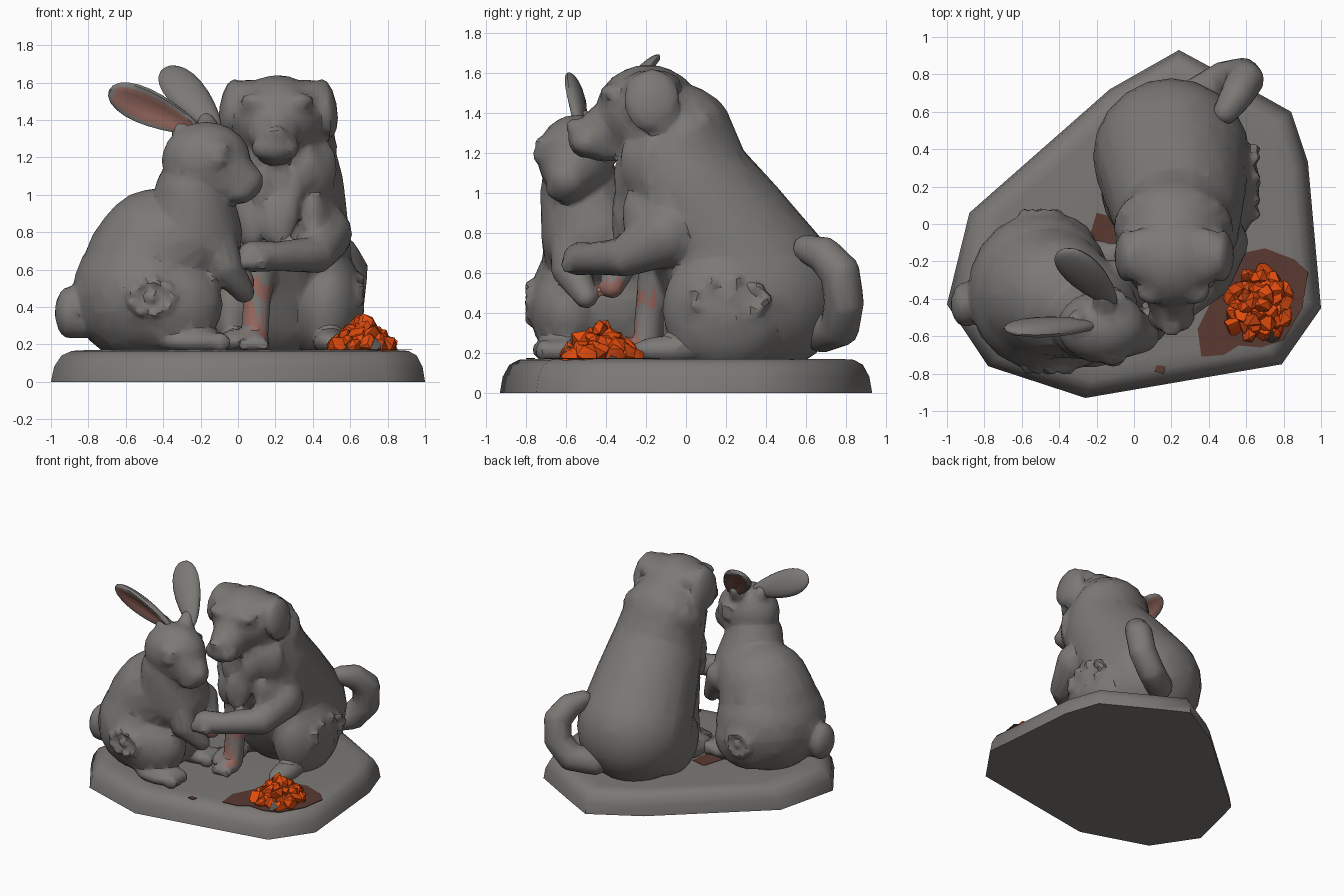
import bpy, bmesh, math, random
from mathutils import Vector, Matrix

if "Cube" in bpy.data.objects:
    bpy.data.objects.remove(bpy.data.objects["Cube"])

random.seed(4)


def material(name, rgb):
    m = bpy.data.materials.new(name)
    m.diffuse_color = (*rgb, 1)
    m.use_nodes = True
    m.node_tree.nodes["Principled BSDF"].inputs["Base Color"].default_value = m.diffuse_color
    return m


STONE = material("grey stone", (0.2, 0.19, 0.18))
PINK = material("dusty pink", (0.31, 0.14, 0.115))
SCORCH = material("scorched brown", (0.105, 0.042, 0.032))
EMBER = material("ember orange", (0.75, 0.07, 0.004))
COAL = material("dark coal", (0.10, 0.09, 0.085))


def finish(name, bm, mats, angle=30):
    me = bpy.data.meshes.new(name)
    bm.to_mesh(me)
    bm.free()
    ob = bpy.data.objects.new(name, me)
    bpy.context.collection.objects.link(ob)
    for m in mats:
        me.materials.append(m)
    if angle:
        bpy.ops.object.select_all(action='DESELECT')
        ob.select_set(True)
        bpy.context.view_layer.objects.active = ob
        bpy.ops.object.shade_smooth_by_angle(angle=math.radians(angle))
    return ob


def blob(bm, c, r, rot=None):
    r = (r, r, r) if isinstance(r, (int, float)) else r
    m = Matrix.Translation(c) @ (rot or Matrix()) @ Matrix.Diagonal((*r, 1))
    bmesh.ops.create_icosphere(bm, subdivisions=3, radius=1, matrix=m)


def limb(bm, pts, steps=6):
    # chain of spheres through (x, y, z, radius) points
    for a, b in zip(pts, pts[1:]):
        for i in range(steps + 1):
            p = Vector(a).lerp(Vector(b), i / steps)
            blob(bm, p[:3], p[3])


def rosette(bm, c, u, v, ru, rv):
    # carved ring of small lumps on a haunch
    c, u, v = Vector(c), Vector(u), Vector(v)
    for i in range(9):
        a = i * math.tau / 9
        blob(bm, c + u * ru * math.cos(a) + v * rv * math.sin(a), 0.032)
    blob(bm, c, 0.035)


def fuse(name, bm, triangles, is_pink):
    # melt the blobs into one carved skin, then reduce it to chunky facets
    tmp = finish(name + "_blobs", bm, [STONE], 0)
    r = tmp.modifiers.new("skin", 'REMESH')
    r.mode, r.voxel_size = 'VOXEL', 0.016
    s = tmp.modifiers.new("soften", 'SMOOTH')
    s.factor, s.iterations = 0.5, 3
    me = bpy.data.meshes.new_from_object(
        tmp.evaluated_get(bpy.context.evaluated_depsgraph_get()))
    d = tmp.modifiers.new("facets", 'DECIMATE')
    d.ratio = min(1, triangles / (2 * max(1, len(me.polygons))))
    me = bpy.data.meshes.new_from_object(
        tmp.evaluated_get(bpy.context.evaluated_depsgraph_get()))
    bpy.data.objects.remove(tmp)
    bm = bmesh.new()
    bm.from_mesh(me)
    for f in bm.faces:
        f.material_index = int(is_pink(f.calc_center_median(), f.normal))
    return finish(name, bm, [STONE, PINK], 35)


def plate(name, outline, z0, levels, mats):
    # stacked outlines: (height, scale about the outline centre)
    n = len(outline)
    c = sum((Vector(p) for p in outline), Vector((0, 0))) / n
    bm = bmesh.new()
    rings = [[bm.verts.new((*(c + (Vector(p) - c) * s), z0 + z)) for p in outline]
             for z, s in levels]
    for a, b in zip(rings, rings[1:]):
        for i in range(n):
            bm.faces.new((a[i], a[(i + 1) % n], b[(i + 1) % n], b[i]))
    bm.faces.new(rings[-1])
    bm.faces.new(rings[0][::-1])
    bmesh.ops.recalc_face_normals(bm, faces=bm.faces)
    return finish(name, bm, mats, 55)


# Plinth
plate("plinth", [(-1, -.43), (-.78, -.76), (-.26, -.93), (.79, -.75), (1, -.45),
                 (.93, .33), (.84, .6), (.5, .79), (.24, .93), (-.13, .72), (-.88, .06)],
      0, [(0, 1), (.08, .985), (.14, .95), (.165, .9), (.17, .82)], [STONE])

# Scorch marks
TH = [(0, 1), (.004, 1)]
plate("fire_scorch", [(.36, -.71), (.34, -.56), (.42, -.4), (.46, -.25), (.56, -.16), (.7, -.13),
                      (.86, -.19), (.93, -.26), (.9, -.45), (.8, -.62), (.68, -.66),
                      (.56, -.65), (.48, -.7)], .169, TH, [SCORCH])
plate("back_scorch", [(-.26, -.14), (-.1, -.14), (-.08, .03), (-.2, .06)], .169, TH, [SCORCH])
plate("spark_scorch", [(.11, -.79), (.16, -.8), (.17, -.76), (.12, -.755)], .169, TH, [SCORCH])

# Dog
bm = bmesh.new()
limb(bm, [(.2, .36, .5, .42), (.22, .19, .76, .38), (.24, .01, 1.03, .33), (.21, -.05, 1.25, .3)])
blob(bm, (.21, -.19, 1.41), (.25, .26, .23))                       # skull
limb(bm, [(.2, -.34, 1.34, .15), (.2, -.49, 1.27, .1)])            # muzzle
blob(bm, (.2, -.555, 1.33), (.06, .045, .04))                      # nose
blob(bm, (.2, -.41, 1.21), (.1, .1, .055))                         # jaw
for s in (-1, 1):
    blob(bm, (.21 + s * .11, -.36, 1.5), (.085, .07, .045))        # brow
    blob(bm, (.2 + s * .06, -.49, 1.25), (.065, .08, .065))        # cheek
    blob(bm, (.21 + s * .16, -.17, 1.53), (.13, .15, .085))        # ear root
    blob(bm, (.215 + s * .255, -.17, 1.46), (.06, .14, .16),
         Matrix.Rotation(s * -.15, 4, 'Y'))                        # ear flap
for i in range(18):                                                # chest ruff
    a, h = random.uniform(-1.1, 1.1), random.uniform(.8, 1.2)
    blob(bm, (.24 + .28 * math.sin(a), .0 - .32 * math.cos(a), h), (.06, .05, .13))
for i in range(16):                                                # neck mane
    a = i / 15 * math.pi
    blob(bm, (.21 + .25 * math.cos(a), -.02 + .17 * math.sin(a), 1.25 + .09 * math.sin(a)),
         (.07, .065, .09 + .03 * (i % 2)))
blob(bm, (.47, .2, .42), (.2, .32, .32))                           # haunches
blob(bm, (-.03, .22, .38), (.15, .27, .26))
for x in (.49, -.01):                                              # hind feet
    blob(bm, (x, -.08, .215), (.09, .2, .07))
limb(bm, [(.1, -.1, .72, .13), (.1, -.18, .42, .075), (.09, -.19, .24, .075)])
blob(bm, (.085, -.24, .215), (.085, .11, .06))                     # standing paw
limb(bm, [(.45, -.1, .79, .16), (.42, -.3, .68, .1), (.2, -.48, .67, .08), (.08, -.53, .67, .085)])
for i in range(3):                                                 # paw toes
    blob(bm, (.03 + i * .05, -.585, .64), (.032, .04, .045))
    blob(bm, (.035 + i * .05, -.33, .2), .035)
rosette(bm, (.645, .22, .47), (0, 1, 0), (0, 0, 1), .18, .09)
fuse("dog", bm, 3600, lambda p, n: .03 < p.x < .19 and p.y < -.1 and .24 < p.z < .57
     and n.y < .3 and math.sin(p.z * 31 + p.x * 40) > -.1)

# Dog tail
bm = bmesh.new()
limb(bm, [(.33, .68, .3, .1), (.48, .77, .33, .1), (.58, .79, .45, .1), (.595, .77, .6, .1),
          (.55, .69, .69, .09), (.49, .6, .72, .07)])
fuse("dog_tail", bm, 400, lambda p, n: False)

# Rabbit
bm = bmesh.new()
blob(bm, (-.5, -.36, .47), (.39, .42, .38))
limb(bm, [(-.47, -.37, .6, .36), (-.43, -.38, .7, .335), (-.23, -.47, .79, .255), (-.24, -.52, 1.0, .21)])
blob(bm, (-.17, -.55, 1.18), (.24, .195, .21))                     # skull
limb(bm, [(-.12, -.55, 1.14, .18), (.035, -.59, 1.07, .1)])        # muzzle
blob(bm, (.1, -.61, 1.09), (.035, .04, .035))                      # nose
blob(bm, (-.0, -.6, 1.02), (.1, .1, .07))                          # jaw
for s in (-1, 1):                                                  # eyes
    blob(bm, (-.11, -.55 + s * .185, 1.19), (.05, .03, .045))
    blob(bm, (-.12, -.55 + s * .165, 1.25), (.08, .04, .03))
blob(bm, (-.38, -.58, .41), (.3, .2, .25))                         # haunches
blob(bm, (-.46, -.12, .38), (.26, .18, .22))
for y in (-.65, -.2):                                              # hind feet
    blob(bm, (-.24, y, .215), (.2, .12, .065))
    for i in (-1, 0, 1):
        blob(bm, (-.1, y + i * .06, .21), (.06, .042, .055))
limb(bm, [(-.13, -.56, .77, .12), (-.07, -.58, .62, .095), (.03, -.5, .48, .06)])
limb(bm, [(-.1, -.3, .73, .11), (.03, -.37, .53, .06)])
blob(bm, (-.9, -.43, .37), (.08, .12, .14))                        # tail
limb(bm, [(-.85, -.43, .33, .1), (-.7, -.4, .35, .1)])
rosette(bm, (-.46, -.775, .45), (1, 0, 0), (0, 0, 1), .11, .085)
rosette(bm, (-.5, .05, .42), (1, 0, 0), (0, 0, 1), .09, .08)
limb(bm, [(-.27, -.52, 1.29, .08), (-.31, -.51, 1.37, .045)])      # ear roots
limb(bm, [(-.15, -.47, 1.3, .08), (-.17, -.38, 1.4, .045)])
fuse("rabbit", bm, 3600, lambda p, n: p.x > 0 and .45 < p.z < .57 and n.x > .4 and p.y > -.45)


# Rabbit ears: flattened leaves with a hollowed pink inside
def ear(name, base, tip, facing, width):
    base, tip = Vector(base), Vector(tip)
    u = tip - base
    length = u.length
    u.normalize()
    f = Vector(facing)
    f = (f - u * f.dot(u)).normalized()
    w = u.cross(f)
    bm = bmesh.new()
    bmesh.ops.create_uvsphere(bm, u_segments=16, v_segments=12, radius=1)
    for face in bm.faces:
        c = face.calc_center_median()
        face.material_index = int(c.y > 0 and (c.x / .75) ** 2 + (c.z / .88) ** 2 < 1)
    for v in bm.verts:
        x, y, z = v.co
        t = (z + 1) / 2
        depth = y * .05
        inside = 1 - (x / .85) ** 2 - (z / .95) ** 2
        if y > 0 and inside > 0:
            depth -= .05 * inside
        v.co = base + u * (t * length) + w * (x * width * (.65 + .65 * t)) + f * depth
    bmesh.ops.recalc_face_normals(bm, faces=bm.faces)
    finish(name, bm, [STONE, PINK], 40)


ear("front_ear", (-.2, -.54, 1.34), (-.69, -.565, 1.56), (-.1, -.9, -.32), .1)
ear("back_ear", (-.1, -.43, 1.34), (-.39, -.14, 1.68), (0, .77, -.64), .105)


# Camp fire: a heap of jagged lumps
def lumps(name, count, mat, reach, top, size):
    bm = bmesh.new()
    for i in range(count):
        k = math.sqrt((i + .2) / count)
        a = i * 2.4
        z = .18 + top * (1 - k) * random.uniform(.75, 1)
        r = random.uniform(.75, 1.15) * size
        m = (Matrix.Translation((.67 + reach * k * math.cos(a), -.43 + reach * 1.1 * k * math.sin(a), z))
             @ Matrix.Rotation(random.uniform(0, 6), 4, (1, .5, i % 3)))
        vs = bmesh.ops.create_icosphere(bm, subdivisions=1, radius=r, matrix=m)["verts"]
        for v in vs:
            v.co += Vector([random.uniform(-.014, .014) for _ in range(3)])
    finish(name, bm, [mat], 30)


lumps("fire_embers", 34, EMBER, .165, .155, .053)
lumps("fire_coals", 11, COAL, .165, .01, .046)
